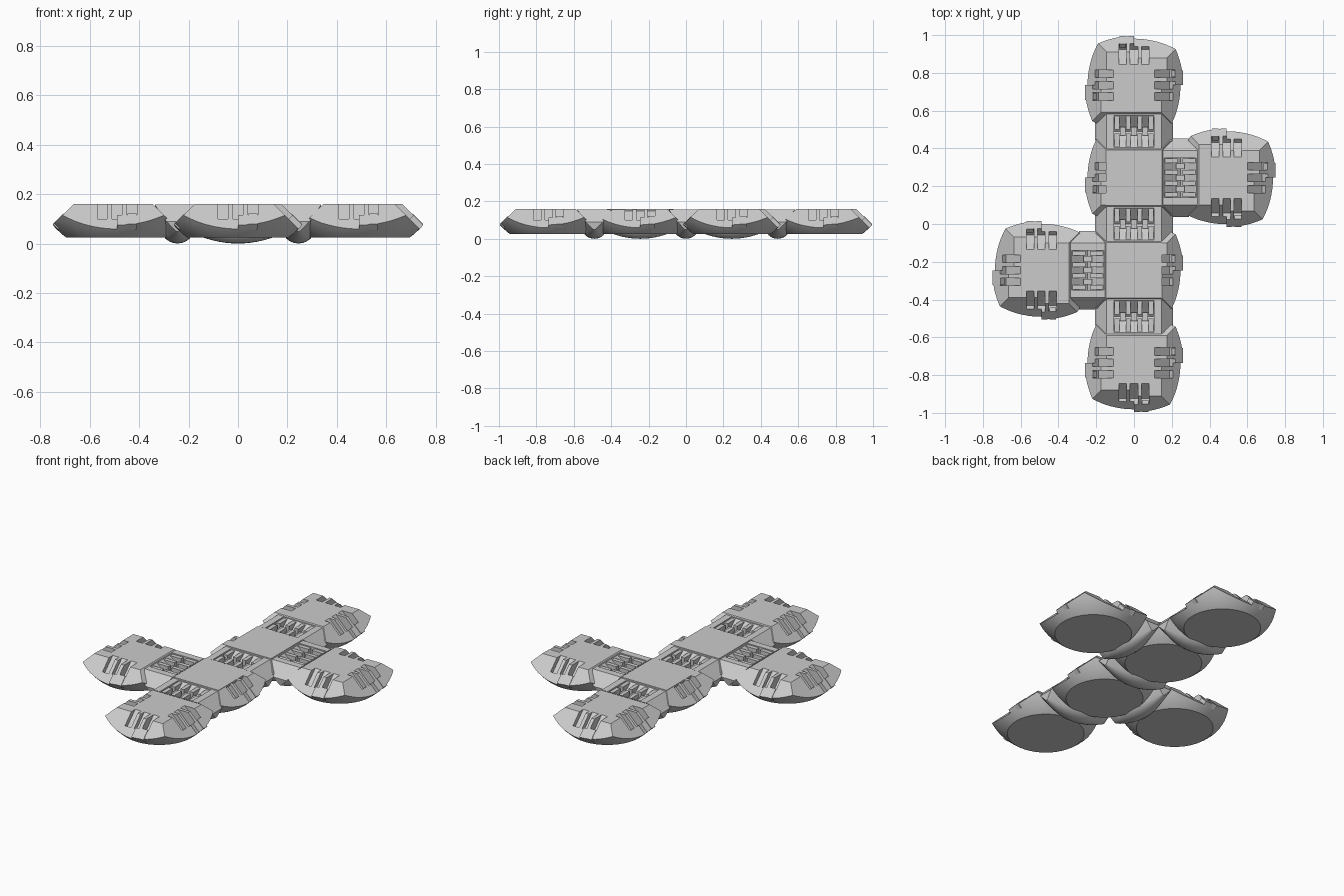
import bpy, bmesh, math
from mathutils import Vector, Matrix

if "Cube" in bpy.data.objects:
    bpy.data.objects.remove(bpy.data.objects["Cube"])

S = 0.49                 # spacing between panels
ZC, R = 0.305, 0.348     # centre height and radius of the ball each panel is cut from
TOP, BOT = 0.16, 0.025
RAISE = 0.03             # step of the raised half of each free edge
UP = Vector((0, 0, 1))
DIRS = [Vector((1, 0, 0)), Vector((0, 1, 0)), Vector((-1, 0, 0)), Vector((0, -1, 0))]


def add(name, bm, loc=(0, 0, 0), rot=0):
    bmesh.ops.recalc_face_normals(bm, faces=bm.faces)
    me = bpy.data.meshes.new(name)
    bm.to_mesh(me)
    bm.free()
    ob = bpy.data.objects.new(name, me)
    bpy.context.collection.objects.link(ob)
    ob.location, ob.rotation_euler = loc, (0, 0, rot)
    return ob


def clip(bm, co, no):
    # cut away the side the normal points to and cap the hole
    g = bm.verts[:] + bm.edges[:] + bm.faces[:]
    r = bmesh.ops.bisect_plane(bm, geom=g, plane_co=co, plane_no=no, clear_outer=True)
    edges = [e for e in r['geom_cut'] if isinstance(e, bmesh.types.BMEdge) and e.is_boundary]
    if edges:
        bmesh.ops.edgenet_fill(bm, edges=edges)


def ball_piece(planes):
    bm = bmesh.new()
    bmesh.ops.create_uvsphere(bm, u_segments=64, v_segments=32, radius=R)
    bmesh.ops.translate(bm, verts=bm.verts, vec=(0, 0, ZC))
    for co, no in [((0, 0, TOP), UP), ((0, 0, BOT), -UP)] + planes:
        clip(bm, co, no)
    return bm


def box(bm, size, mat):
    bmesh.ops.create_cube(bm, size=1, matrix=mat @ Matrix.Diagonal((*size, 1)))


def slope_frame(d, t, r, h):
    # frame lying on a 45 degree edge: x = along edge, y = down slope, z = outward
    p = UP.cross(d)
    s, n = (d - UP).normalized(), (d + UP).normalized()
    m = Matrix((p, s, n)).transposed().to_4x4()
    m.translation = d * r + p * t + UP * (ZC - r) + n * h
    return m


def cut(ob, cutter):
    m = ob.modifiers.new("cut", 'BOOLEAN')
    m.operation, m.solver, m.object = 'DIFFERENCE', 'EXACT', cutter
    cutter.hide_render = True
    bpy.context.view_layer.update()
    dg = bpy.context.evaluated_depsgraph_get()
    me = bpy.data.meshes.new_from_object(ob.evaluated_get(dg))
    ob.modifiers.clear()
    ob.data = me


centre = Vector((0, 0, ZC))
parts = []


def panel(name, loc, free, middle):
    # slots along the free edges
    bm = bmesh.new()
    for d in free:
        for t in (-0.06, 0, 0.06):
            box(bm, (0.04, 0.134, 0.085), slope_frame(d, t, 0.158, 0.0175))
    cutter = add(name + "_slots", bm, loc)
    # main body
    body = add(name + "_body", ball_piece([(centre, (d + UP).normalized()) for d in DIRS]), loc)
    pieces = [body]
    # raised half of each free edge
    for d in free:
        p = UP.cross(d)
        step = ball_piece([(centre + d * RAISE, (d + UP).normalized()),
                           (centre, (p + UP).normalized()),
                           ((0, 0, 0), -p), (d * 0.1, -d)])
        pieces.append(add(name + "_raised_edge", step, loc))
    for ob in pieces:
        cut(ob, cutter)
    parts.extend(pieces)
    bpy.data.objects.remove(cutter)
    # locking pegs
    bm = bmesh.new()
    for d in free:
        box(bm, (0.036, 0.06, 0.03), slope_frame(d, 0.06, 0.222, 0.009))
    parts.append(add(name + "_pegs", bm, loc))
    # square plate on the middle panels
    if middle:
        bm = bmesh.new()
        box(bm, (0.295, 0.295, 0.012), Matrix.Translation((0, 0, TOP - 0.006)))
        parts.append(add(name + "_plate", bm, loc))


def hinge(name, loc, rot):
    # solid body: spindle barrel below, flared block above
    bm = bmesh.new()
    for x in (-1, 1):
        for y in (-1, 1):
            bm.verts.new((x * 0.092, y * 0.145, 0.157))
            bm.verts.new((x * 0.045, y * 0.207, 0.09))
    for i in range(-8, 9):
        t = i / 8 * 0.2
        r = 0.06 - 0.022 * (t / 0.12) ** 2 * 0.8
        for k in range(13):
            a = math.pi * k / 12
            bm.verts.new((r * 1.1 * math.cos(a), t, 0.06 - r * math.sin(a)))
    r = bmesh.ops.convex_hull(bm, input=bm.verts)
    junk = {v for v in r['geom_interior'] + r['geom_unused'] if isinstance(v, bmesh.types.BMVert)}
    bmesh.ops.delete(bm, geom=list(junk), context='VERTS')
    body = add(name + "_barrel", bm, loc, rot)
    # V trench along the middle
    bm = bmesh.new()
    f = bm.faces.new([bm.verts.new((x, -0.105, z)) for x, z in
                      ((-0.085, 0.2), (-0.085, 0.155), (0, 0.085), (0.085, 0.155), (0.085, 0.2))])
    e = bmesh.ops.extrude_face_region(bm, geom=[f])
    bmesh.ops.translate(bm, verts=[v for v in e['geom'] if isinstance(v, bmesh.types.BMVert)],
                        vec=(0, 0.21, 0))
    cutter = add(name + "_trench", bm, loc, rot)
    cut(body, cutter)
    bpy.data.objects.remove(cutter)
    # interlocking fingers
    bm = bmesh.new()
    for t in (-0.09, -0.03, 0.03, 0.09):
        for s in (-1, 1):
            box(bm, (0.075, 0.024, 0.05), Matrix.Translation((s * 0.049, t, 0.127)))
    for t in (-0.06, 0, 0.06):
        box(bm, (0.045, 0.03, 0.045), Matrix.Translation((0, t, 0.11)))
    parts.extend([body, add(name + "_fingers", bm, loc, rot)])


# six panels of the unfolded net
layout = {"end_back": (0, 1.5), "middle_back": (0, 0.5), "middle_front": (0, -0.5),
          "end_front": (0, -1.5), "side_right": (1, 0.5), "side_left": (-1, -0.5)}
cells = set(layout.values())
for name, (i, j) in layout.items():
    free = [d for d in DIRS if (i + round(d.x), j + round(d.y)) not in cells
            or (abs(i) == 1 and abs(d.y) > 0)]
    panel(name, (i * S, j * S, 0), free, name.startswith("middle"))

# five hinges
for k, y in enumerate((-S, 0, S)):
    hinge(f"centre_hinge_{k + 1}", (0, y, 0), math.pi / 2)
hinge("right_hinge", (S / 2, S / 2, 0), 0)
hinge("left_hinge", (-S / 2, -S / 2, 0), 0)

# smooth the curved undersides, keep edges crisp
bpy.ops.object.select_all(action='DESELECT')
for ob in parts:
    ob.select_set(True)
bpy.context.view_layer.objects.active = parts[0]
bpy.ops.object.shade_smooth_by_angle(angle=math.radians(20))
